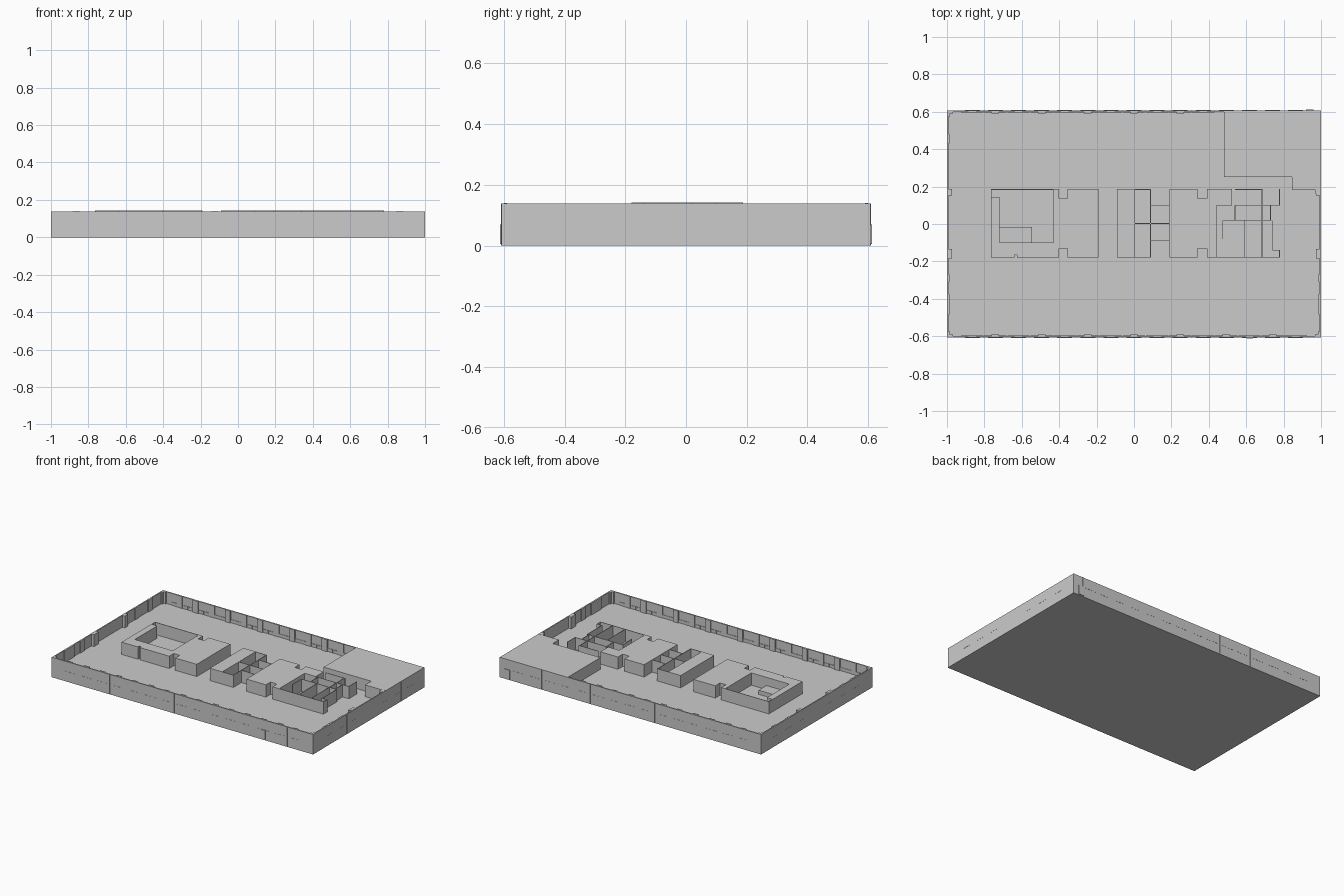
import bpy, bmesh

if "Cube" in bpy.data.objects:
    bpy.data.objects.remove(bpy.data.objects["Cube"])

FLOOR, TOP, CORE = 0.057, 0.138, 0.142
X, Y = 1.0, 0.608
T = 0.008   # shell thickness
W = 0.004   # thin partition thickness


def boxes(name, items):
    """One object from boxes given as (x0, x1, y0, y1, z0, z1)."""
    bm = bmesh.new()
    for x0, x1, y0, y1, z0, z1 in items:
        r = bmesh.ops.create_cube(bm, size=1)
        for v in r["verts"]:
            v.co = (x0 + (v.co.x + .5) * (x1 - x0),
                    y0 + (v.co.y + .5) * (y1 - y0),
                    z0 + (v.co.z + .5) * (z1 - z0))
    return finish(name, bm)


def prism(name, outline, z0, z1):
    bm = bmesh.new()
    f = bm.faces.new([bm.verts.new((x, y, z0)) for x, y in outline])
    r = bmesh.ops.extrude_face_region(bm, geom=[f])
    for v in r["geom"]:
        if isinstance(v, bmesh.types.BMVert):
            v.co.z = z1
    bmesh.ops.recalc_face_normals(bm, faces=bm.faces)
    return finish(name, bm)


def finish(name, bm):
    me = bpy.data.meshes.new(name)
    bm.to_mesh(me)
    bm.free()
    ob = bpy.data.objects.new(name, me)
    bpy.context.collection.objects.link(ob)
    return ob


def wall_x(x, y0, y1, top=CORE):
    return (x - W / 2, x + W / 2, y0, y1, FLOOR, top)


def wall_y(y, x0, x1, top=CORE):
    return (x0, x1, y - W / 2, y + W / 2, FLOOR, top)


# Floor slab and thin outer shell
boxes("floor_slab", [(-X, X, -Y, Y, 0, FLOOR)])
boxes("outer_walls", [(-X, X, -Y, -Y + T, FLOOR, TOP), (-X, X, Y - T, Y, FLOOR, TOP),
                      (-X, -X + T, -Y + T, Y - T, FLOOR, TOP),
                      (X - T, X, -Y + T, Y - T, FLOOR, TOP)])

# Inner piers along the long walls and low sills between them
piers, sills, slits, joints = [], [], [], []
for i in range(-7, 8):
    x = i * 0.1235
    d = 0.018 if i % 2 == 0 else 0.013
    for s in (-1, 1):
        if s < 0 or x < 0.45:
            ya, yb = sorted((s * (Y - T), s * (Y - d)))
            piers.append((x - .02, x + .02, ya, yb, FLOOR, TOP + .002))
            ya, yb = sorted((s * (Y - T), s * (Y - 0.011)))
            sills.append((x - .06, x + .06, ya, yb, FLOOR, FLOOR + .022))
        ya, yb = sorted((s * Y, s * (Y + .001)))
        slits.append((x - .04, x + .04, ya, yb, .068, .070))
        joints.append((x + .06, x + .062, ya, yb, 0, TOP))

# Inner piers along the short walls
for y, w, d in ((.455, .025, .014), (.305, .022, .012), (.17, .018, .027),
                (-.16, .025, .027), (-.29, .02, .013), (-.43, .055, .013)):
    for s in (-1, 1):
        xa, xb = sorted((s * (X - T), s * (X - d)))
        if s < 0 or y < .2:
            piers.append((xa, xb, y - w, y + w, FLOOR, TOP + .001))
        xa, xb = sorted((s * X, s * (X + .001)))
        slits.append((xa, xb, y - .03, y + .03, .068, .070))
        joints.append((xa, xb, y + .05, y + .052, 0, TOP))
boxes("wall_piers", piers)
boxes("window_sills", sills)
boxes("sill_lines", slits)
boxes("panel_joints", joints)

# L-shaped corner posts
corners = []
for sx, sy in ((-1, -1), (-1, 1), (1, -1)):
    for a, b in ((.032, .016), (.016, .032)):
        xa, xb = sorted((sx * (X - T), sx * (X - a)))
        ya, yb = sorted((sy * (Y - T), sy * (Y - b)))
        corners.append((xa, xb, ya, yb, FLOOR, TOP))
boxes("corner_posts", corners)

# Entrance door panels, slightly proud of the long facades
boxes("entrance_doors", [(.605, .635, -Y - .005, -Y, .005, .07),
                         (.92, .96, Y, Y + .005, .005, .07)])

# Solid corner room, stepped in plan
prism("corner_room", [(.48, Y - T), (.48, .25), (.845, .25), (.845, .183), (.97, .183),
                      (.97, .16), (X - T, .16), (X - T, Y - T)], FLOOR, TOP)

# Solid service blocks with a notch in both long sides
for name, x0, x1, n0, n1 in (("left_service_block", -.43, -.19, -.40, -.355),
                             ("right_service_block", .19, .44, .34, .39)):
    prism(name, [(x0, -.18), (n0, -.18), (n0, -.13), (n1, -.13), (n1, -.18), (x1, -.18),
                 (x1, .187), (n1, .187), (n1, .135), (n0, .135), (n0, .187), (x0, .187)],
          FLOOR, CORE)

# Left stair room: thick L-shaped sides, thin back wall, landing
boxes("left_room_sides", [(-.765, -.64, -.18, -.10, FLOOR, CORE),
                          (-.625, -.43, -.18, -.10, FLOOR, CORE),
                          (-.64, -.625, -.165, -.10, FLOOR, CORE),
                          (-.765, -.72, -.10, .145, FLOOR, CORE)])
boxes("left_room_back_wall", [wall_y(.185, -.765, -.43), wall_x(-.763, .145, .187)])
boxes("left_stair_landing", [(-.72, -.545, -.10, -.015, FLOOR, .085)])

# Middle lift core: solid shaft, open lobby and lift bays
boxes("lift_shaft", [(-.09, .005, -.18, .187, FLOOR, CORE)])
boxes("lift_walls", [wall_x(.088, -.18, .187), wall_y(-.178, .005, .09),
                     wall_y(.185, .005, .09)]
      + [wall_y(y, .09, .19) for y in (-.09, .097)] + [wall_y(.003, .005, .19)])

# Right room group made of thin partitions
boxes("right_room_partitions", [
    wall_y(-.178, .44, .78), wall_x(.778, -.18, -.14), wall_x(.742, -.14, .02),
    wall_y(-.14, .74, .78), wall_x(.778, .10, .187), wall_y(.10, .54, .78),
    wall_x(.54, .02, .10), wall_y(.02, .475, .735), wall_x(.59, -.18, .02),
    wall_x(.685, -.18, .187), wall_x(.73, .02, .10), wall_x(.472, -.08, .02),
    wall_y(.185, .54, .69)])
boxes("right_room_pier", [(.44, .525, .10, .187, FLOOR, CORE)])
